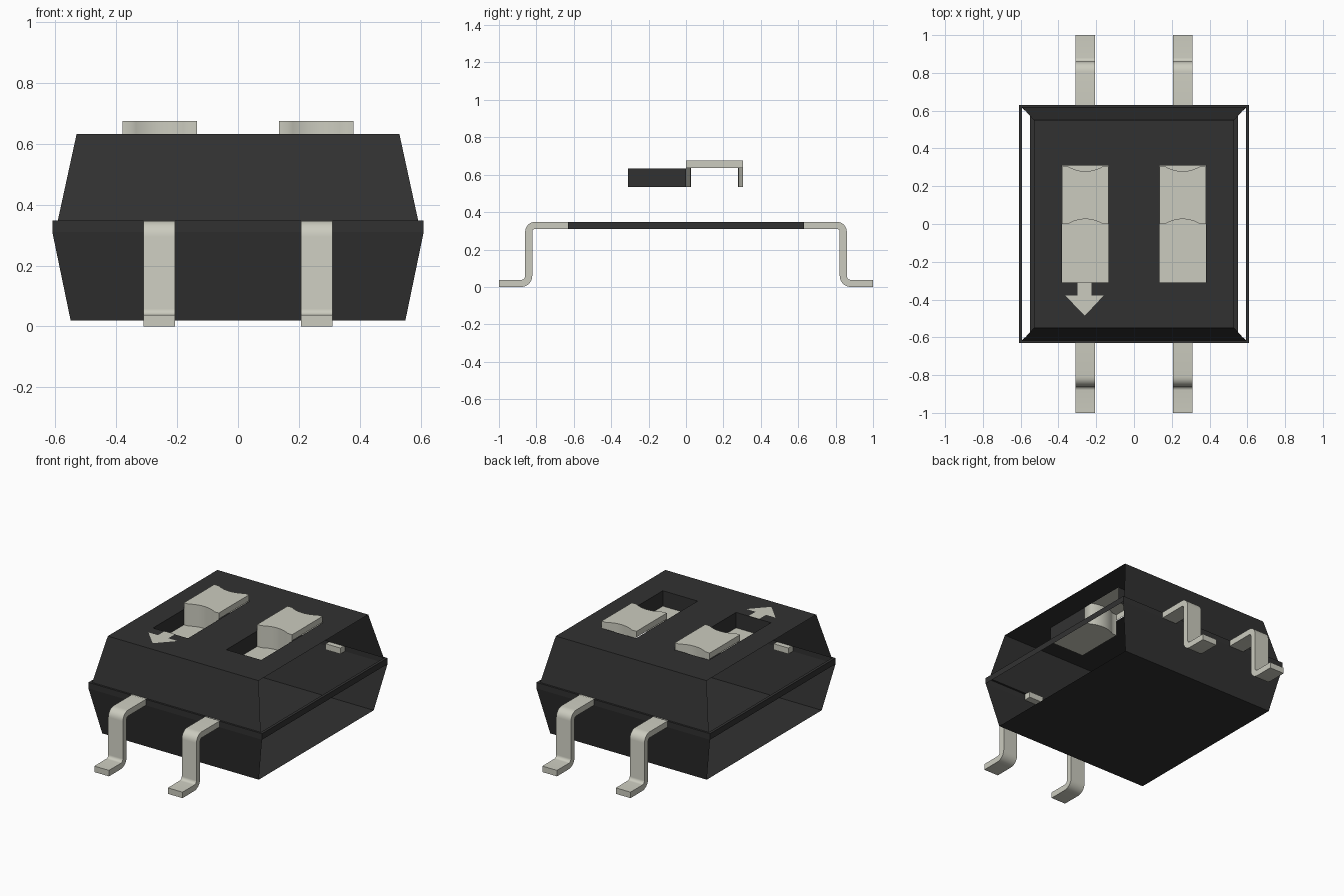
import bpy
import math
from mathutils import Vector

old = bpy.data.objects.get("Cube")
if old:
    bpy.data.objects.remove(old, do_unlink=True)


def material(name, rgb):
    m = bpy.data.materials.new(name)
    m.use_nodes = True
    m.diffuse_color = (*rgb, 1)
    bsdf = next(n for n in m.node_tree.nodes if n.type == 'BSDF_PRINCIPLED')
    bsdf.inputs["Base Color"].default_value = (*rgb, 1)
    bsdf.inputs["Roughness"].default_value = 0.6
    return m


BLACK = material("black plastic", (0.031, 0.031, 0.031))
GREY = material("warm grey metal", (0.60, 0.60, 0.52))


def build(name, polys, mat, smooth=False):
    """Make one object from polygons given as point lists, sharing equal points."""
    index, faces = {}, []
    for poly in polys:
        faces.append([index.setdefault(tuple(round(c, 5) for c in p), len(index))
                      for p in poly])
    me = bpy.data.meshes.new(name)
    me.from_pydata(list(index), [], faces)
    me.materials.append(mat)
    me.update()
    ob = bpy.data.objects.new(name, me)
    bpy.context.collection.objects.link(ob)
    if smooth:
        bpy.ops.object.select_all(action='DESELECT')
        ob.select_set(True)
        bpy.context.view_layer.objects.active = ob
        bpy.ops.object.shade_smooth_by_angle(angle=math.radians(35))
    return ob


def rect(x, y, z):
    return [(-x, -y, z), (x, -y, z), (x, y, z), (-x, y, z)]


def ring(a, b, sides=range(4)):
    """Quads joining two four-cornered loops; side 0 is front, 2 is back."""
    return [[a[i], a[(i + 1) % 4], b[(i + 1) % 4], b[i]] for i in sides]


def strip(path, z0, z1):
    """Upright wall along a path of (x, y) points."""
    return [[(*p, z0), (*q, z0), (*q, z1), (*p, z1)] for p, q in zip(path, path[1:])]


TOP, SLOT_Z, PLATE_Z, KNOB_Z = 0.633, 0.535, 0.637, 0.675
SLOT_IN, SLOT_OUT, SLOT_Y = 0.135, 0.38, 0.31

# Lower shell: floor plus front and back walls, open at the two sides
floor, low_rim = rect(0.55, 0.577, 0.02), rect(0.61, 0.63, 0.31)
build("lower_body", [floor[::-1]] + ring(floor, low_rim, (0, 2)), BLACK)

# Seam band around the middle with its narrow ledge
band_top, upper_rim = rect(0.61, 0.63, 0.348), rect(0.592, 0.618, 0.348)
build("seam_band", ring(low_rim, band_top) + ring(band_top, upper_rim), BLACK)

# Upper shell: front and back walls, and a lid with two slots cut through
lid_edge = rect(0.53, 0.55, TOP)
build("upper_body", ring(upper_rim, lid_edge, (0, 2)), BLACK)
xs = [-0.53, -SLOT_OUT, -SLOT_IN, SLOT_IN, SLOT_OUT, 0.53]
ys = [-0.55, -SLOT_Y, SLOT_Y, 0.55]
lid = []
for i, (x0, x1) in enumerate(zip(xs, xs[1:])):
    for j, (y0, y1) in enumerate(zip(ys, ys[1:])):
        if not (j == 1 and i in (1, 3)):
            lid.append([(x0, y0, TOP), (x1, y0, TOP), (x1, y1, TOP), (x0, y1, TOP)])
build("lid", lid, BLACK)


def scoop(cx, y, depth, steps=12):
    """Flat shoulders with a shallow arc between them, from low x to high x."""
    half, r = (SLOT_OUT - SLOT_IN) / 2, 0.093
    pts = [(cx - half, y)]
    for k in range(steps + 1):
        t = -1 + 2 * k / steps
        pts.append((cx + r * t, y + depth * (1 - t * t)))
    return pts + [(cx + half, y)]


# Switch slots and sliding knobs
for side, s in (("right", -1), ("left", 1)):
    cx = s * (SLOT_IN + SLOT_OUT) / 2
    x0, x1 = cx - 0.1225, cx + 0.1225
    front, back = scoop(cx, 0.0, 0.026), scoop(cx, 0.305, -0.026)

    # Pocket walls
    build(side + "_slot_walls",
          strip([(x0, 0), (x0, -SLOT_Y), (x1, -SLOT_Y), (x1, 0)], SLOT_Z, TOP)
          + strip([(x1, SLOT_Y), (x0, SLOT_Y)], SLOT_Z, TOP), BLACK)

    # Pocket floors before and behind the knob
    def flat(pts, z):
        return [(x, y, z) for x, y in pts]
    build(side + "_slot_floor",
          [flat([(x0, -SLOT_Y), (x1, -SLOT_Y)] + front[::-1], SLOT_Z),
           flat(back + [(x1, SLOT_Y), (x0, SLOT_Y)], SLOT_Z)], GREY)

    # Knob: scooped ends reach the floor, sides only rise above the lid
    knob = [flat(front + back[::-1], KNOB_Z)]
    knob += strip(front, SLOT_Z, KNOB_Z) + strip(back[::-1], SLOT_Z, KNOB_Z)
    knob += strip([front[-1], back[-1]], PLATE_Z, KNOB_Z)
    knob += strip([back[0], front[0]], PLATE_Z, KNOB_Z)
    build(side + "_slider_knob", knob, GREY, smooth=True)

# Direction arrow on the lid
arrow = [(-0.298, -0.31), (-0.298, -0.378), (-0.365, -0.378), (-0.26, -0.485),
         (-0.16, -0.378), (-0.225, -0.378), (-0.225, -0.31)]
build("arrow_mark", [[(x, y, TOP + 0.002) for x, y in arrow]], GREY)


def bend(cy, cz, r, a0, a1, steps=6):
    return [(cy + r * math.cos(a), cz + r * math.sin(a))
            for a in (math.radians(a0 + (a1 - a0) * k / steps) for k in range(steps + 1))]


# Gull-wing pins: outer and inner edges of the bent strip in (y, z)
outer = [(0.585, 0.348)] + bend(0.807, 0.295, 0.053, 90, 0) \
    + bend(0.88, 0.058, 0.02, 180, 270) + [(1.0, 0.038)]
inner = [(0.585, 0.31)] + bend(0.807, 0.295, 0.015, 90, 0) \
    + bend(0.88, 0.058, 0.058, 180, 270) + [(1.0, 0.0)]


def pin(name, xa, xb, d):
    def p(x, q):
        return (x, d * q[0], q[1])
    polys = []
    n = len(outer)
    for i in range(n - 1):
        o, o2, q, q2 = outer[i], outer[i + 1], inner[i], inner[i + 1]
        polys += [[p(xa, o), p(xb, o), p(xb, o2), p(xa, o2)],
                  [p(xb, q), p(xa, q), p(xa, q2), p(xb, q2)],
                  [p(xb, o), p(xb, q), p(xb, q2), p(xb, o2)],
                  [p(xa, q), p(xa, o), p(xa, o2), p(xa, q2)]]
    polys += [[p(xa, inner[0]), p(xb, inner[0]), p(xb, outer[0]), p(xa, outer[0])],
              [p(xa, outer[-1]), p(xb, outer[-1]), p(xb, inner[-1]), p(xa, inner[-1])]]
    if d < 0:
        polys = [f[::-1] for f in polys]
    # outward winding
    build(name, [f[::-1] for f in polys], GREY, smooth=True)


for end, d in (("front", -1), ("back", 1)):
    pin(end + "_right_pin", -0.31, -0.207, d)
    pin(end + "_left_pin", 0.207, 0.31, d)
